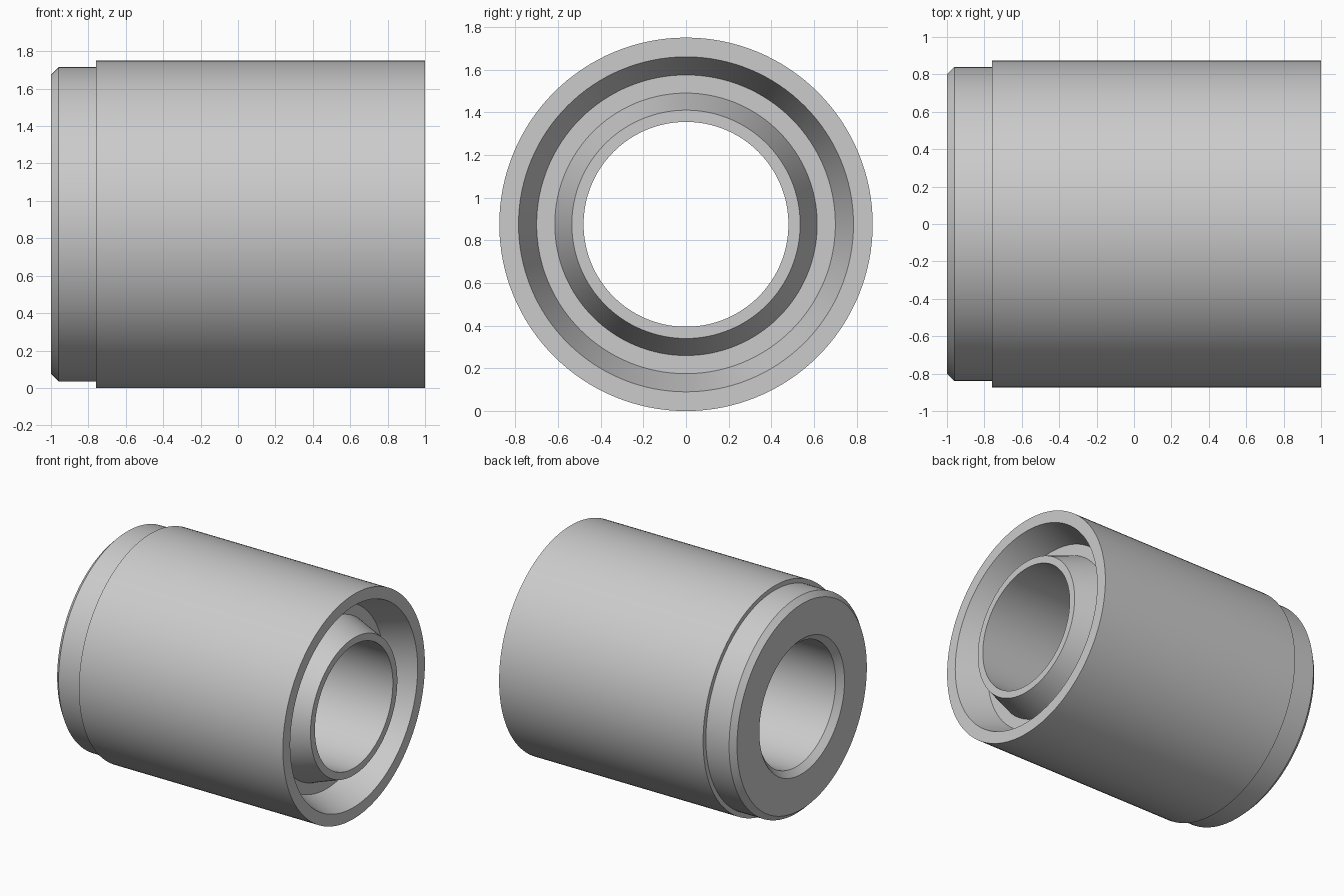
import bpy, bmesh, math
from mathutils import Vector, Matrix

default_cube = bpy.data.objects.get("Cube")
if default_cube:
    bpy.data.objects.remove(default_cube, do_unlink=True)

RADIUS = 0.875
SEGMENTS = 128

grey = bpy.data.materials.new("light grey")
grey.use_nodes = True
color = (0.6, 0.6, 0.6, 1.0)
grey.diffuse_color = color
grey.node_tree.nodes["Principled BSDF"].inputs["Base Color"].default_value = color


def lathe(name, profile):
    """Revolve a closed (x, radius) profile around the x axis."""
    bm = bmesh.new()
    verts = [bm.verts.new((x, 0, r)) for x, r in profile]
    edges = [bm.edges.new((v, verts[i - 1])) for i, v in enumerate(verts)]
    bmesh.ops.spin(bm, geom=verts + edges, cent=(0, 0, 0), axis=(1, 0, 0),
                   angle=math.tau, steps=SEGMENTS)
    bmesh.ops.remove_doubles(bm, verts=bm.verts, dist=0.0005)
    bmesh.ops.recalc_face_normals(bm, faces=bm.faces)
    mesh = bpy.data.meshes.new(name)
    bm.to_mesh(mesh)
    bm.free()
    mesh.materials.append(grey)
    obj = bpy.data.objects.new(name, mesh)
    bpy.context.collection.objects.link(obj)
    obj.location.z = RADIUS
    bpy.context.view_layer.objects.active = obj
    obj.select_set(True)
    bpy.ops.object.shade_smooth_by_angle(angle=math.radians(15))
    obj.select_set(False)
    return obj


lathe("sleeve_body", [
    # chamfered spigot and main barrel
    (-1.0, 0.525), (-1.0, 0.80), (-0.96, 0.84), (-0.76, 0.84),
    (-0.76, RADIUS), (1.0, RADIUS),
    # tapered ring groove in the open end
    (1.0, 0.785), (0.77, 0.70), (0.77, 0.615), (1.0, 0.535),
    # through bore with chamfered mouth
    (1.0, 0.48), (-0.955, 0.48),
])
